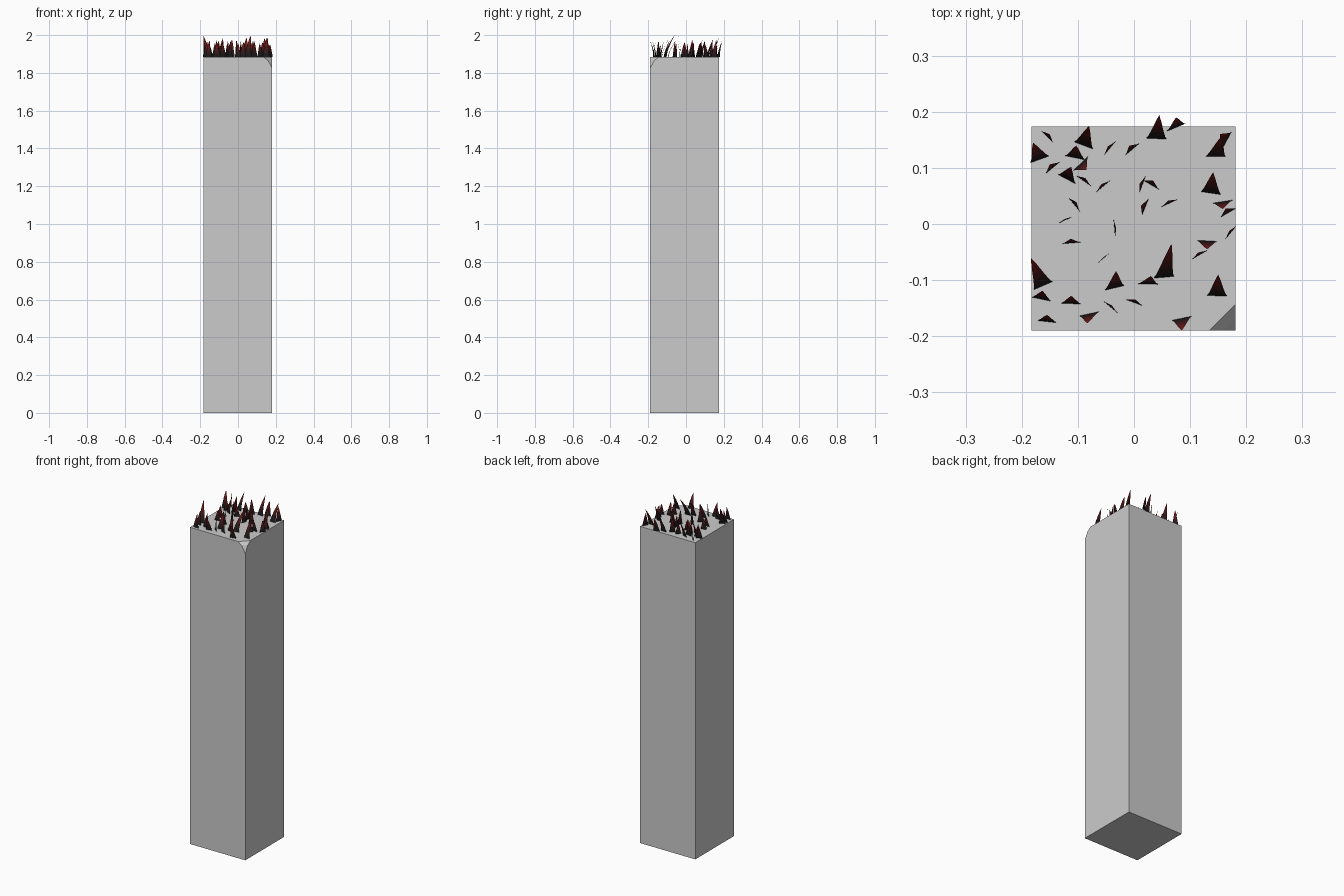
import bpy, bmesh, math, random
from mathutils import Vector

if "Cube" in bpy.data.objects:
    bpy.data.objects.remove(bpy.data.objects["Cube"])

random.seed(4)
X0, X1, Y0, Y1, TOP = -0.183, 0.181, -0.19, 0.174, 1.885


def finish(bm, name, mats=()):
    mesh = bpy.data.meshes.new(name)
    bm.to_mesh(mesh)
    bm.free()
    obj = bpy.data.objects.new(name, mesh)
    bpy.context.collection.objects.link(obj)
    for m in mats:
        mesh.materials.append(m)
    return obj


# Square pillar with one worn, double-bevelled top corner
bm = bmesh.new()
pts = [(x, y, 0) for x in (X0, X1) for y in (Y0, Y1)]
pts += [(X0, Y0, TOP), (X0, Y1, TOP), (X1, Y1, TOP)]
for cut, drop in ((0.047, 0), (0.023, 0.018)):
    pts += [(X1 - cut, Y0, TOP - drop), (X1, Y0 + cut, TOP - drop)]
pts.append((X1, Y0, TOP - 0.06))
for p in pts:
    bm.verts.new(p)
bmesh.ops.convex_hull(bm, input=bm.verts[:])
bmesh.ops.dissolve_limit(bm, angle_limit=0.01, verts=bm.verts[:], edges=bm.edges[:])
bmesh.ops.recalc_face_normals(bm, faces=bm.faces[:])
finish(bm, "pillar")

# Grass colours run from black at the root to red at the tip
ROWS = 5
mats = []
for i in range(ROWS):
    m = bpy.data.materials.new("grass_shade_%d" % i)
    t = i / (ROWS - 1)
    m.diffuse_color = (0.012 + 0.22 * t * t, 0.01, 0.01, 1)
    m.use_nodes = True
    m.node_tree.nodes["Principled BSDF"].inputs["Base Color"].default_value = m.diffuse_color
    mats.append(m)


def blade(bm, x, y, angle, lean, width, height):
    """Tapered blade: root line along angle, tip bent by lean."""
    side = Vector((math.cos(angle), math.sin(angle), 0))
    rows = []
    for i in range(ROWS + 1):
        t = i / ROWS
        c = Vector((x + lean[0] * t ** 1.4, y + lean[1] * t ** 1.4, TOP + height * t))
        w = side * width / 2 * (1 - t) ** 0.8
        rows.append([bm.verts.new(c)] if i == ROWS else
                    [bm.verts.new(c - w), bm.verts.new(c + w)])
    for i, (a, b) in enumerate(zip(rows, rows[1:])):
        f = bm.faces.new(a + b[::-1])
        f.material_index = i
        f.smooth = True


# Leaning blades: root x, y and tip offset x, y
leaning = [
    (-.168, .115, -.012, .03), (-.105, .118, .002, .022), (-.095, .108, .01, -.012),
    (-.09, .14, .01, .035), (-.12, .08, .008, .022), (.04, .152, .005, .042),
    (.075, .172, 0, .018), (.145, .12, .012, .038), (.165, .148, -.012, .012),
    (.137, .055, .004, .037), (.158, .04, 0, -.013), (-.162, -.11, -.022, .05),
    (-.165, -.134, .002, .015), (-.155, -.174, 0, .012), (-.112, -.142, 0, .014),
    (-.08, -.16, -.003, -.017), (-.035, -.114, .003, .03), (.025, -.107, .005, .014),
    (.053, -.095, .014, .06), (.13, -.03, 0, -.015), (.148, -.128, .002, .038),
    (.085, -.168, 0, -.022)]

# Upright blades: root x, y and direction in degrees
upright = [
    (-.155, .155, -45), (-.145, .1, 40), (-.09, .077, -35), (-.055, .067, 40),
    (-.043, .135, 50), (-.003, .133, 40), (.015, .07, 70), (.03, .07, -30),
    (.02, .03, 68), (.063, .037, 25), (-.107, .035, -50), (-.122, .007, 25),
    (-.112, -.034, 5), (-.053, -.06, 40), (-.035, -.008, -85), (.117, -.055, 30),
    (.168, .02, 30), (.173, -.015, 50), (0, -.14, -20), (-.042, -.148, -40)]

bm = bmesh.new()
for x, y, dx, dy in leaning:
    turn = math.radians(random.uniform(-10, 25))
    height = min(0.115, 0.065 + 0.95 * math.hypot(dx, dy))
    blade(bm, x, y, math.atan2(-dx, dy) + turn, (dx, dy), 0.036, height)
for x, y, deg in upright:
    a = math.radians(deg)
    s = random.uniform(0.001, 0.009)
    blade(bm, x, y, a, (-math.sin(a) * s, math.cos(a) * s), 0.033,
          random.uniform(0.06, 0.095))
finish(bm, "grass_blades", mats)
